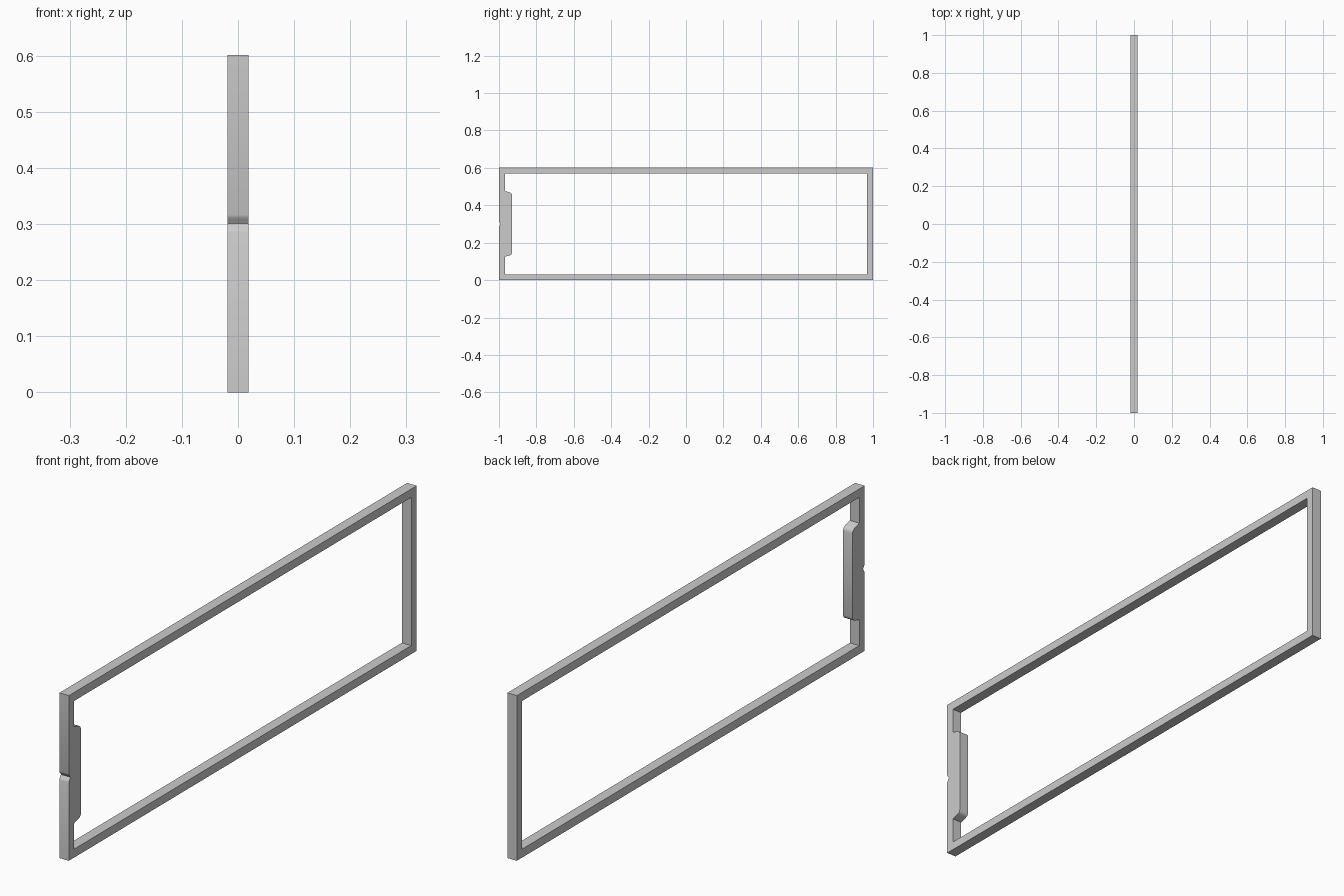
import bpy, bmesh, math

if "Cube" in bpy.data.objects:
    bpy.data.objects.remove(bpy.data.objects["Cube"])

H, T, HALF = 0.601, 0.031, 0.019   # height, bar width, half thickness
MID = H / 2


def mirrored(half):
    """Complete a (y, z offset) half profile across the middle height."""
    return [(y, MID - d) for y, d in half] + [(y, MID + d) for y, d in reversed(half) if d > 0]


# Outer outline with the small rounded-lip notch on the handle end
notch = mirrored([(-1, 0.0155), (-0.9985, 0.0115), (-0.996, 0.008), (-0.9905, 0.0)])
outer = [(-1, 0)] + notch + [(-1, H), (1, H), (1, 0)]

# Inner opening, narrowed by the handle grip with softened corners
grip = mirrored([(-1 + T, 0.176), (-0.942, 0.168), (-0.936, 0.165),
                 (-0.932, 0.160), (-0.930, 0.153)])
inner = [(-1 + T, T)] + grip + [(-1 + T, H - T), (1 - T, H - T), (1 - T, T)]

# Filled, extruded profile standing in the YZ plane
curve = bpy.data.curves.new("handle_frame", 'CURVE')
curve.dimensions = '2D'
curve.fill_mode = 'BOTH'
curve.extrude = HALF
for outline in (outer, inner):
    spline = curve.splines.new('POLY')
    spline.points.add(len(outline) - 1)
    for p, (y, z) in zip(spline.points, outline):
        p.co = (y, z, 0, 1)
    spline.use_cyclic_u = True
frame = bpy.data.objects.new("handle_frame", curve)
frame.rotation_euler = (math.pi / 2, 0, math.pi / 2)
bpy.context.collection.objects.link(frame)

# Turn into one clean closed mesh
bpy.context.view_layer.objects.active = frame
frame.select_set(True)
bpy.ops.object.convert(target='MESH')
frame = bpy.context.object
bpy.ops.object.transform_apply(location=False, rotation=True, scale=False)
bm = bmesh.new()
bm.from_mesh(frame.data)
bmesh.ops.remove_doubles(bm, verts=bm.verts, dist=0.0001)
bmesh.ops.recalc_face_normals(bm, faces=bm.faces)
bm.to_mesh(frame.data)
bm.free()
bpy.ops.object.shade_smooth_by_angle(angle=math.radians(35))
